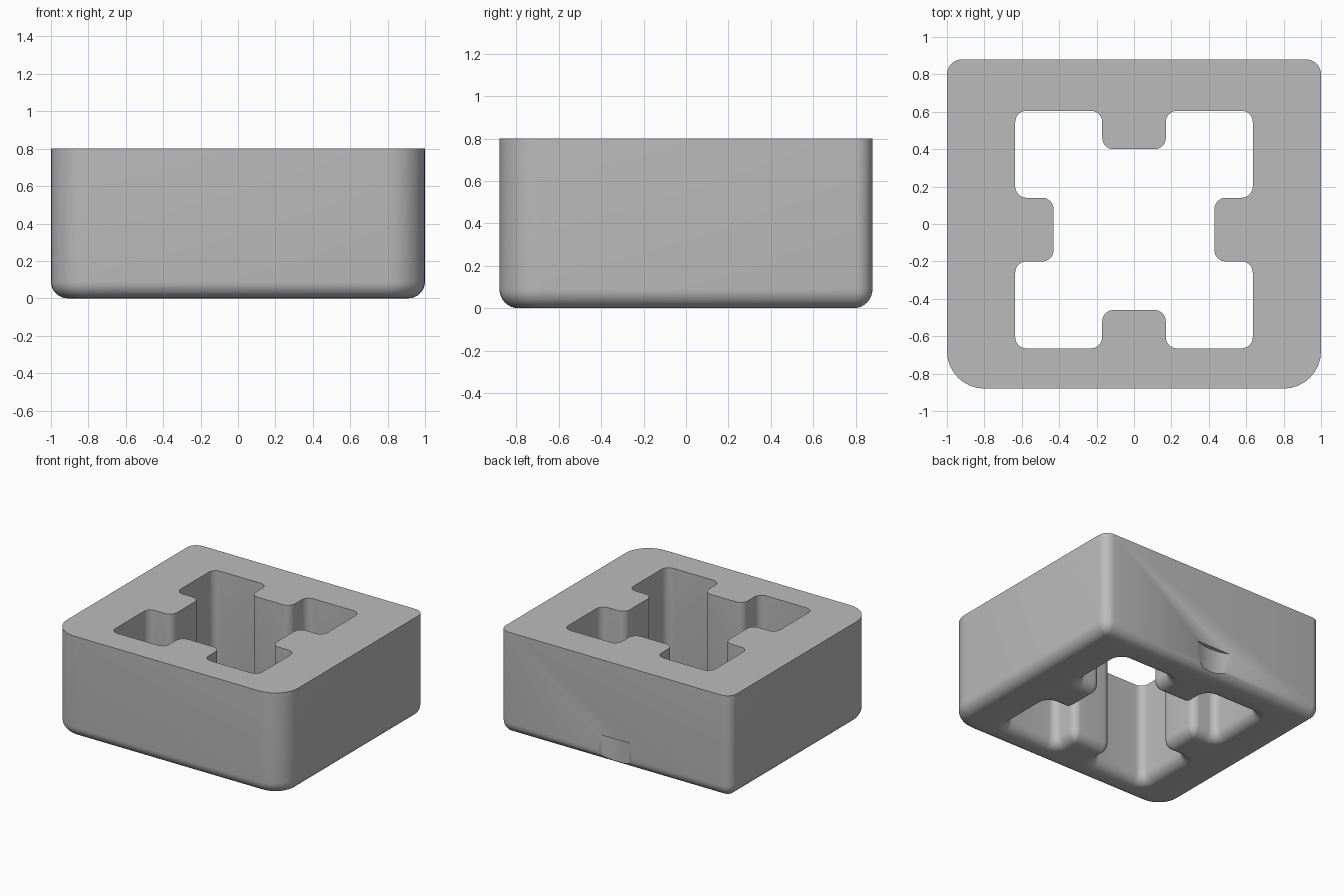
import bpy, bmesh
from math import sin, cos, pi, radians
from mathutils import Vector

cube = bpy.data.objects.get("Cube")
if cube:
    bpy.data.objects.remove(cube)

HEIGHT, FILLET, STEPS = 0.8, 0.09, 8

grey = bpy.data.materials.new("light grey")
grey.use_nodes = True
grey.diffuse_color = (0.5, 0.5, 0.5, 1)
grey.node_tree.nodes["Principled BSDF"].inputs["Base Color"].default_value = (0.5, 0.5, 0.5, 1)


def rounded(corners, grow):
    """Right-angled outline of (x, y, radius) corners, grown outwards and rounded."""
    pts = []
    for i, (x, y, r) in enumerate(corners):
        p = Vector((x, y))
        a = (p - Vector(corners[i - 1][:2])).normalized()
        b = (Vector(corners[(i + 1) % len(corners)][:2]) - p).normalized()
        n1, n2 = Vector((a.y, -a.x)), Vector((b.y, -b.x))
        side = 1 if a.cross(b) > 0 else -1
        rad = max(r + side * grow, 0.004)
        centre = p + (n1 + n2) * (grow - side * rad)
        for k in range(STEPS + 1):
            t = k / STEPS * pi / 2
            pts.append(centre + side * rad * (n1 * cos(t) + n2 * sin(t)))
    return pts


def wall(bm, corners, direction, fillet):
    """Vertical wall with a rounded bottom edge; returns its bottom and top loops."""
    levels = [(direction * fillet * (1 - sin(k / STEPS * pi / 2)),
               fillet * (1 - cos(k / STEPS * pi / 2))) for k in range(STEPS + 1)]
    levels.append((0, HEIGHT))
    rings = [[bm.verts.new((p.x, p.y, z)) for p in rounded(corners, g)] for g, z in levels]
    for low, high in zip(rings, rings[1:]):
        for i in range(len(low)):
            bm.faces.new((low[i - 1], low[i], high[i], high[i - 1]))
    return rings[0], rings[-1]


# Outer outline: wide front corners, tight back corners
outer = [(-1, -0.88, 0.2), (1, -0.88, 0.2), (1, 0.88, 0.08), (-1, 0.88, 0.08)]

# Hole outline: one quarter turned four times, with a tab on each side
quarter = [(0.43, 0.17), (0.635, 0.17), (0.635, 0.635), (0.17, 0.635), (0.17, 0.43)]
hole = []
for turn in range(4):
    # the last quarter corner of each turn leads into the next tab
    for x, y in quarter:
        for _ in range(turn):
            x, y = -y, x
        hole.append((x, y - 0.03, 0.06))

# Block body
bm = bmesh.new()
outer_loops = wall(bm, outer, -1, FILLET)
hole_loops = wall(bm, hole, 1, 0.08)
for loops in zip(outer_loops, hole_loops):
    edges = [bm.edges.get((ring[i - 1], ring[i])) for ring in loops for i in range(len(ring))]
    bmesh.ops.triangle_fill(bm, edges=edges, use_beauty=True)
bmesh.ops.recalc_face_normals(bm, faces=bm.faces)
mesh = bpy.data.meshes.new("block_body")
bm.to_mesh(mesh)
bm.free()
mesh.materials.append(grey)
body = bpy.data.objects.new("block_body", mesh)
bpy.context.collection.objects.link(body)

# Shallow scoop low on the back
bpy.ops.mesh.primitive_cylinder_add(vertices=96, radius=0.365, depth=0.42,
                                    location=(0, 0.88 + 0.335, 0))
cutter = bpy.context.object
cutter.name = "scoop_cutter"
cutter.hide_render = True
cutter.data.materials.append(grey)
scoop = body.modifiers.new("scoop", "BOOLEAN")
scoop.operation, scoop.solver, scoop.object = "DIFFERENCE", "EXACT", cutter

bpy.ops.object.select_all(action="DESELECT")
body.select_set(True)
bpy.context.view_layer.objects.active = body
bpy.ops.object.modifier_apply(modifier="scoop")
bpy.data.objects.remove(cutter)
bpy.ops.object.shade_smooth_by_angle(angle=radians(30))
